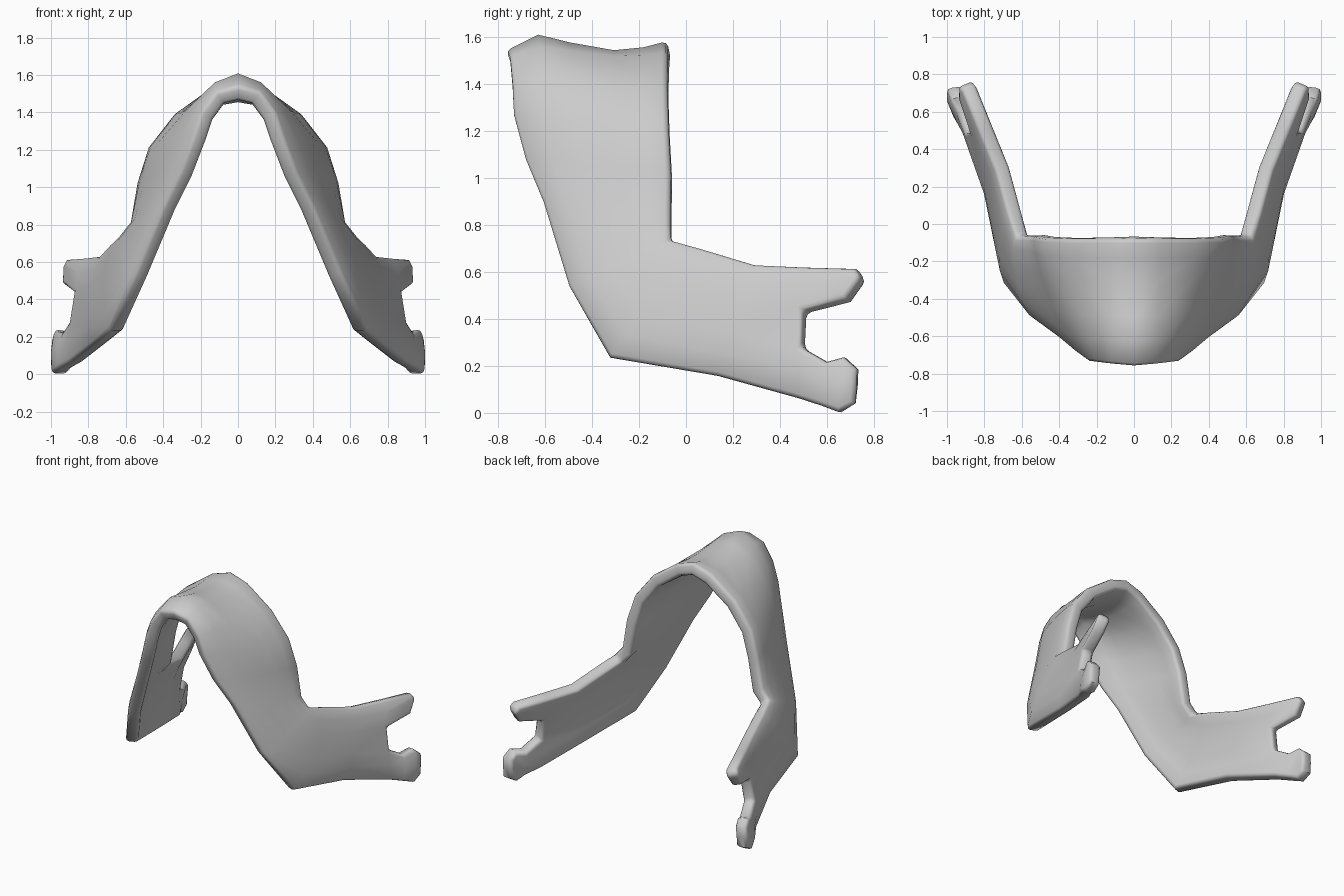
import bpy, math
from mathutils import Vector

if "Cube" in bpy.data.objects:
    bpy.data.objects.remove(bpy.data.objects["Cube"])

# Columns run from the front/bottom edge (0) to the back/top edge (1)
COLS = (0, .2, .39, .67, .85, 1)
# Outer surface rows from the ridge to the arm: front edge point, back edge point
ROWS = [((0, -.765, 1.54), (0, -.08, 1.58)),
        ((.12, -.755, 1.51), (.14, -.08, 1.535)),
        ((.20, -.745, 1.40), (.34, -.08, 1.39)),
        ((.24, -.74, 1.27), (.48, -.075, 1.21)),
        ((.31, -.69, 1.08), (.54, -.065, 1.02)),
        ((.40, -.615, .90), (.575, -.065, .80)),
        ((.55, -.505, .54), (.635, -.065, .74)),
        ((.69, -.33, .235), (.675, .06, .705)),
        ((.78, .13, .155), (.74, .29, .635)),
        ((.905, .475, .06), (.83, .50, .625))]
HUMP = {0: (0, .06, .02, -.025, -.02, 0), 1: (0, .045, .02, -.01, -.01, 0),
        2: (0, .02, .02, 0, 0, 0)}
# Sideways bulge of the shell between its two edges
BULGE = (0, .03, .038, .034, .022, 0)
GAIN = (0, 0, .5, 1, 1, 1, 1, 1, 1, .8)
# Prong rows continuing from the last shell row
UPPER = [((.945, .675, .487), (.94, .74, .58), (.92, .715, .618))]
LOWER = [((.965, .57, .03), (.965, .58, .12), (.945, .59, .22)),
         ((.995, .645, .003), (1, .66, .11), (.98, .665, .24)),
         ((1, .72, .04), (1, .725, .12), (1, .725, .19))]

verts, faces = [], []
for i, (a, b) in enumerate(ROWS):
    for j, t in enumerate(COLS):
        p = Vector(a).lerp(Vector(b), t)
        p.z += HUMP.get(i, (0,) * 6)[j]
        p.x += BULGE[j] * GAIN[i]
        verts.append(p)


def bridge(r0, r1):
    for k in range(len(r0) - 1):
        faces.append((r0[k], r1[k], r1[k + 1], r0[k + 1]))


n = len(COLS)
rows = [list(range(i * n, i * n + n)) for i in range(len(ROWS))]
for r0, r1 in zip(rows, rows[1:]):
    bridge(r0, r1)

# Forked ends of the arm
for start, prong in ((rows[-1][3:], UPPER), (rows[-1][:3], LOWER)):
    prev = start
    for row in prong:
        cur = list(range(len(verts), len(verts) + 3))
        verts.extend(Vector(p) for p in row)
        bridge(prev, cur)
        prev = cur

# Arched shell: mirrored, thickened, rounded rim
me = bpy.data.meshes.new("arched_shell")
me.from_pydata(verts, [], faces)
shell = bpy.data.objects.new("arched_shell", me)
bpy.context.collection.objects.link(shell)
m = shell.modifiers.new("mirror", 'MIRROR')
m.use_clip = True
s = shell.modifiers.new("thickness", 'SOLIDIFY')
s.thickness = .085
s.offset = -1
s.use_even_offset = True
b = shell.modifiers.new("rim", 'BEVEL')
b.width = .022
b.segments = 2
b.limit_method = 'ANGLE'
b.angle_limit = math.radians(55)

bpy.context.view_layer.objects.active = shell
shell.select_set(True)
for mod in [x.name for x in shell.modifiers]:
    bpy.ops.object.modifier_apply(modifier=mod)
bpy.ops.object.shade_smooth_by_angle(angle=math.radians(50))
